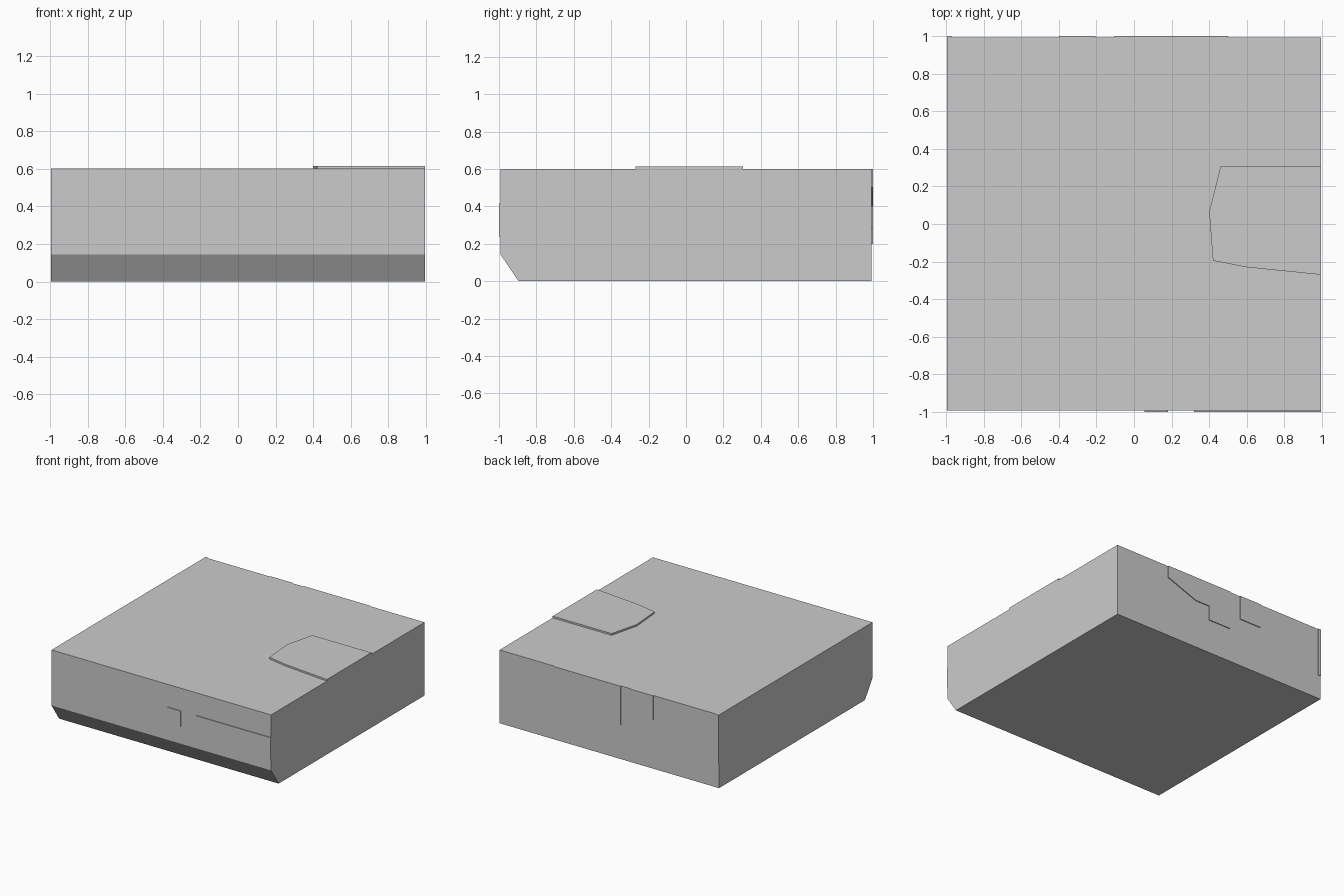
import bpy, bmesh
from mathutils import Vector

if "Cube" in bpy.data.objects:
    bpy.data.objects.remove(bpy.data.objects["Cube"])

HX, HY, H = 0.995, 0.993, 0.6   # half width, half depth and height of the block
T = 0.007                       # thickness of the raised side plates


def prism(name, points, offset):
    """Extrude a flat outline along an offset into a closed flat-shaded solid."""
    bm = bmesh.new()
    face = bm.faces.new([bm.verts.new(p) for p in points])
    ext = bmesh.ops.extrude_face_region(bm, geom=[face], use_keep_orig=True)
    verts = [g for g in ext["geom"] if isinstance(g, bmesh.types.BMVert)]
    bmesh.ops.translate(bm, verts=verts, vec=Vector(offset))
    bmesh.ops.recalc_face_normals(bm, faces=bm.faces)
    mesh = bpy.data.meshes.new(name)
    bm.to_mesh(mesh)
    bm.free()
    obj = bpy.data.objects.new(name, mesh)
    bpy.context.collection.objects.link(obj)
    return obj


def side_plate(name, outline, side):
    """Thin plate on the front (side = -1) or back (side = 1) wall, outline in x, z."""
    return prism(name, [(x, side * HY, z) for x, z in outline], (0, side * T, 0))


def rect(x0, x1, z0, z1):
    return [(x0, z0), (x1, z0), (x1, z1), (x0, z1)]


# Main block with the front lower edge cut off
profile = [(-0.895, 0), (HY, 0), (HY, H), (-HY, H), (-HY, 0.145)]
prism("block", [(-HX, y, z) for y, z in profile], (2 * HX, 0, 0))

# Raised slab on the top
slab = [(0.46, 0.305), (HX, 0.305), (HX, -0.27), (0.6, -0.23), (0.42, -0.195), (0.4, 0.065)]
prism("top_slab", [(x, y, H) for x, y in slab], (0, 0, 0.014))

# Plates on the back wall
side_plate("back_plate_stepped", [(-0.105, H), (0.5, H), (0.5, 0.5), (0.23, 0.4),
                                  (0.1, 0.4), (0.1, 0.28), (-0.105, 0.28)], 1)
side_plate("back_plate_small", rect(-0.4, -0.205, 0.4, H), 1)
side_plate("back_plate_corner", rect(-HX, -0.97, 0.2, H), 1)

# Plates on the front wall
side_plate("front_plate_small", rect(0.055, 0.18, 0.29, 0.415), -1)
side_plate("front_plate_wide", rect(0.32, HX, 0.24, 0.415), -1)
